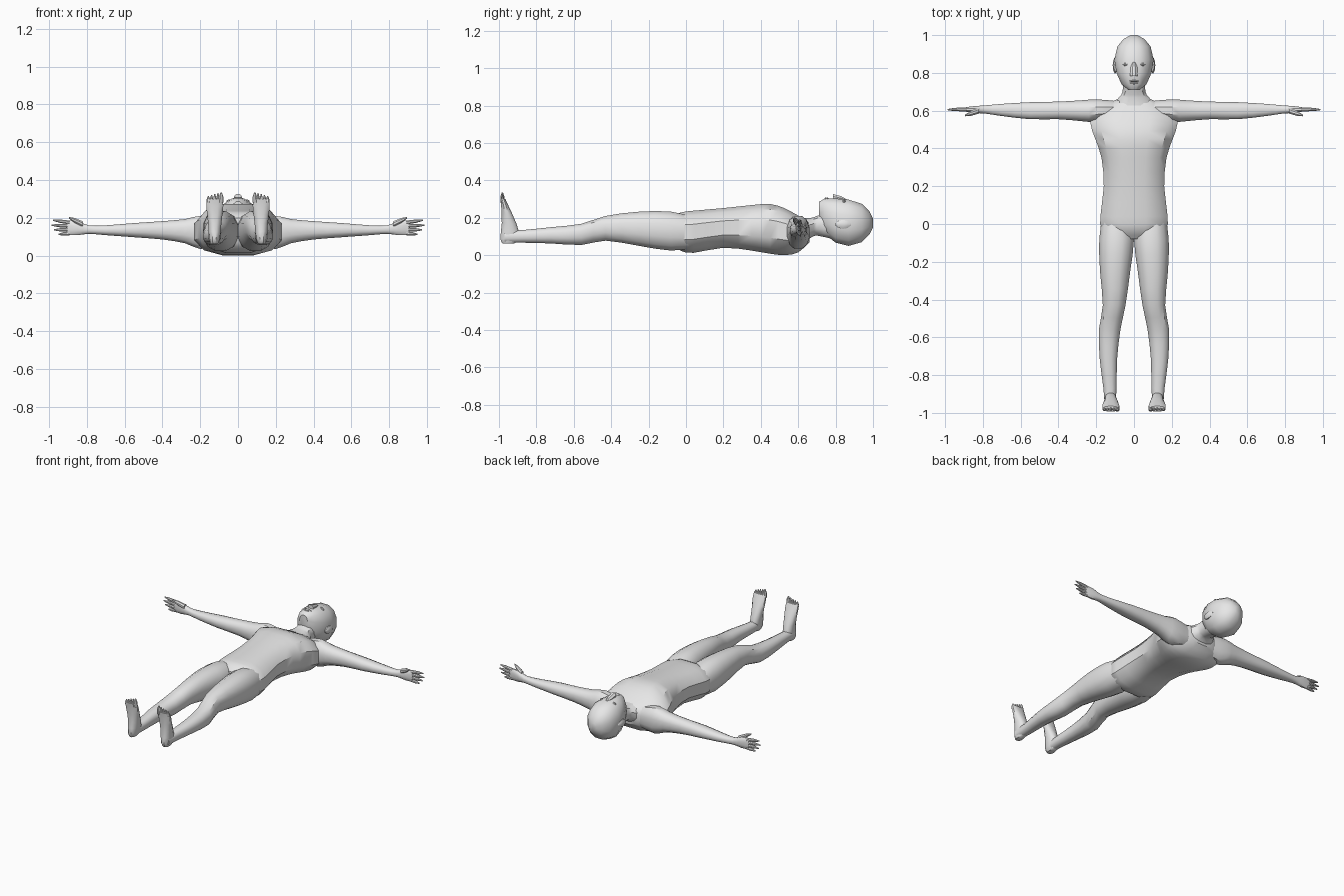
import bpy, bmesh, math
from mathutils import Vector

cube = bpy.data.objects.get("Cube")
if cube:
    bpy.data.objects.remove(cube, do_unlink=True)

GREY = (.8, .8, .8, 1)
skin = bpy.data.materials.new("plain grey")
skin.use_nodes = True
skin.diffuse_color = GREY
skin.node_tree.nodes["Principled BSDF"].inputs["Base Color"].default_value = GREY

# For each length axis: indices of the length, width and depth coordinates
ORDER = {"x": (0, 1, 2), "y": (1, 0, 2), "z": (2, 0, 1)}


def full_row(row):
    """Give symmetric rows (station, half width, low, high) both of their sides."""
    station, *across, low, high = row
    return Vector((station, across[0] if across[1:] else -across[0], across[-1], low, high))


def add_between(rows):
    """Insert one smoothly curved row between every two neighbours."""
    padded = [rows[0], *rows, rows[-1]]
    result = [rows[0]]
    for before, start, end, after in zip(padded, rows, rows[1:], padded[3:]):
        middle = (start + end) / 2
        result += [middle + (start + end - before - after) / 16, end]
    return result


def loft(name, axis, rows, sides=12, fullness=.85, mirror=False, curved=True):
    """Skin rounded rings, each filling the box that its row describes."""
    along, wide, deep = ORDER[axis]
    rows = [full_row(row) for row in rows]
    if curved:
        rows = add_between(rows)
    limit = math.cos(math.pi / sides) ** fullness
    bm = bmesh.new()
    rings = []
    for station, left, right, low, high in rows:
        ring = []
        for i in range(sides):
            angle = math.tau * (i + .5) / sides
            c, s = math.cos(angle), math.sin(angle)
            u = math.copysign(abs(c) ** fullness, c) / limit
            v = math.copysign(abs(s) ** fullness, s) / limit
            point = Vector()
            point[along] = station
            point[wide] = (left + right + u * (right - left)) / 2
            point[deep] = (low + high + v * (high - low)) / 2
            if mirror:
                point.x = -point.x
            ring.append(bm.verts.new(point))
        rings.append(ring)
    for near, far in zip(rings, rings[1:]):
        for i in range(sides):
            j = (i + 1) % sides
            bm.faces.new((near[i], near[j], far[j], far[i]))
    bm.faces.new(rings[0])
    bm.faces.new(rings[-1])
    bmesh.ops.recalc_face_normals(bm, faces=bm.faces)
    mesh = bpy.data.meshes.new(name)
    bm.to_mesh(mesh)
    bm.free()
    mesh.materials.append(skin)
    part = bpy.data.objects.new(name, mesh)
    bpy.context.collection.objects.link(part)
    bpy.ops.object.select_all(action="DESELECT")
    part.select_set(True)
    bpy.context.view_layer.objects.active = part
    bpy.ops.object.shade_smooth_by_angle(angle=math.radians(35))


def taper(name, axis, start, end, radius, mirror=False):
    """Pointed finger, toe or nose between two points."""
    along, wide, deep = ORDER[axis]
    start, end = Vector(start), Vector(end)
    rows = []
    for t, size in ((0, 1), (.6, .85), (1, .3)):
        p, r = start.lerp(end, t), radius * size
        rows.append((p[along], p[wide] - r, p[wide] + r, p[deep] - r, p[deep] + r))
    loft(name, axis, rows, sides=8, fullness=1, mirror=mirror, curved=False)


def blob(name, centre, radii, mirror=False):
    """Small rounded lump for a facial feature."""
    (x, y, z), (rx, ry, rz) = centre, radii
    rows = []
    for t in (-1, -.6, 0, .6, 1):
        k = math.sqrt(max(1 - t * t, .05))
        rows.append((y + t * ry, x - k * rx, x + k * rx, z - k * rz, z + k * rz))
    loft(name, "y", rows, sides=8, fullness=1, mirror=mirror, curved=False)


# Torso, from crotch to collar
torso = dict(
    crotch=(-.08, .06, .07, .2),
    seat=(-.03, .165, .025, .228),
    hips=(.04, .178, .013, .238),
    waist=(.2, .16, .04, .252),
    ribs=(.35, .172, .025, .268),
    chest=(.45, .205, .008, .274),
    shoulder_blades=(.53, .23, .001, .25),
    shoulders=(.6, .21, .015, .212),
    collar=(.66, .09, .07, .185),
)
loft("torso", "y", torso.values(), fullness=.78)

# Neck, flaring into the shoulders
neck = dict(
    base=(.61, .12, .05, .2),
    middle=(.67, .08, .095, .2),
    throat=(.7, .06, .105, .21),
    skull_joint=(.77, .06, .09, .23),
)
loft("neck", "y", neck.values())

# Head, from chin to crown
head = dict(
    chin=(.71, .03, .19, .285),
    jaw=(.74, .066, .115, .302),
    cheeks=(.8, .093, .067, .303),
    temples=(.87, .104, .05, .297),
    forehead=(.94, .088, .07, .275),
    scalp=(.98, .055, .11, .235),
    crown=(1, .018, .15, .195),
)
loft("head", "y", head.values(), curved=False)

# Face
taper("nose", "y", (0, .785, .306), (0, .86, .292), .021)
blob("lower_lip", (0, .746, .3), (.025, .006, .01))
blob("upper_lip", (0, .757, .3), (.027, .005, .01))

# Limb rows: station, near and far side, low and high
arm = dict(
    socket=(.1, .56, .652, .05, .19),
    shoulder=(.2, .54, .66, .035, .21),
    armpit=(.28, .545, .655, .065, .193),
    upper_arm=(.4, .555, .648, .085, .182),
    elbow=(.55, .555, .645, .097, .172),
    forearm=(.7, .572, .636, .108, .16),
    wrist=(.79, .585, .628, .115, .16),
    palm=(.85, .588, .624, .108, .182),
    knuckles=(.905, .598, .616, .11, .184),
)
leg = dict(
    hip=(.06, .02, .165, .04, .2),
    upper_thigh=(-.08, 0, .184, .025, .233),
    thigh=(-.25, .02, .18, .05, .233),
    knee=(-.43, .045, .165, .078, .21),
    calf=(-.56, .072, .186, .055, .168),
    shin=(-.72, .09, .181, .063, .15),
    ankle=(-.87, .092, .162, .067, .135),
    heel=(-.97, .1, .155, .066, .13),
)
foot = dict(
    heel=(.062, .108, .146, -.98, -.92),
    heel_pad=(.09, .096, .154, -.993, -.888),
    instep=(.17, .088, .158, -.985, -.907),
    ball=(.26, .078, .168, -.988, -.947),
    toe_line=(.3, .08, .166, -.993, -.965),
)
# Tip of each finger: reach along the arm and height
fingers = dict(index=(.98, .187), middle=(.988, .161), ring=(.975, .136), little=(.95, .112))

# Paired parts
for side, flip in (("left", False), ("right", True)):
    blob(side + "_eye", (.041, .845, .285), (.02, .009, .013), flip)
    blob(side + "_ear", (.1, .84, .165), (.013, .042, .024), flip)
    loft(side + "_arm", "x", arm.values(), mirror=flip)
    loft(side + "_leg", "y", leg.values(), mirror=flip)
    loft(side + "_foot", "z", foot.values(), mirror=flip)
    for i, (finger, (reach, height)) in enumerate(fingers.items()):
        root = (.89, .607, .175 - .019 * i)
        taper(f"{side}_{finger}_finger", "x", root, (reach, .606, height), .0105, flip)
    taper(side + "_thumb", "x", (.82, .6, .165), (.895, .575, .2), .015, flip)
    for i in range(5):
        x = .089 + .017 * i
        thickness = .009 if i else .013
        taper(f"{side}_toe_{i + 1}", "z", (x, -.98, .28), (x, -.982, .335 - .005 * i), thickness, flip)
